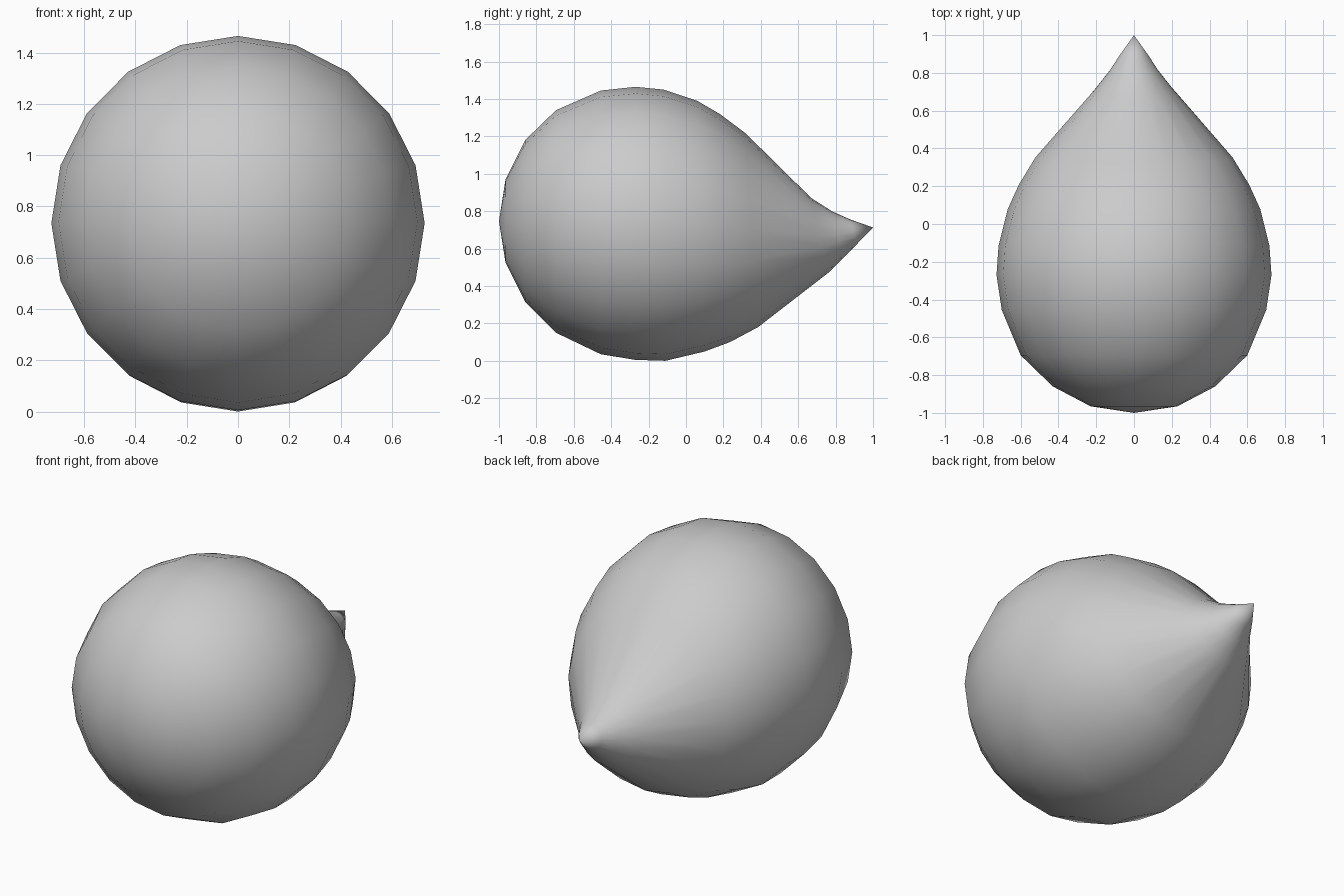
import bpy, bmesh, math

if "Cube" in bpy.data.objects:
    bpy.data.objects.remove(bpy.data.objects["Cube"])

SIDES = 20
# Ring profile: (y at top, z at top, y at bottom, z at bottom, half width)
RINGS = [
    (-0.965, 0.97, -0.965, 0.525, 0.23),
    (-0.86, 1.18, -0.86, 0.315, 0.43),
    (-0.695, 1.34, -0.695, 0.15, 0.60),
    (-0.455, 1.445, -0.455, 0.035, 0.70),
    (-0.27, 1.465, -0.27, 0.005, 0.728),
    (-0.12, 1.45, -0.11, 0.0, 0.717),
    (0.06, 1.39, 0.10, 0.05, 0.668),
    (0.18, 1.32, 0.235, 0.10, 0.61),
    (0.32, 1.215, 0.385, 0.18, 0.522),
    (0.67, 0.87, 0.76, 0.47, 0.205),
    (0.78, 0.80, 0.84, 0.55, 0.13),
    (0.88, 0.755, 0.91, 0.62, 0.075),
]

bm = bmesh.new()


def ring(yt, zt, yb, zb, w):
    """Tilted ellipse spanning the top and bottom profile points."""
    out = []
    for i in range(SIDES):
        a = 2 * math.pi * i / SIDES
        c = math.cos(a)
        y = (yt + yb) / 2 + (yt - yb) / 2 * c
        z = (zt + zb) / 2 + (zt - zb) / 2 * c
        out.append(bm.verts.new((w * math.sin(a), y, z)))
    return out


# Round front end, lofted body, bent pointed tip
loops = [ring(*r) for r in RINGS]
front = bm.verts.new((0, -1.0, 0.747))
tip = bm.verts.new((0, 1.0, 0.713))
for i in range(SIDES):
    j = (i + 1) % SIDES
    bm.faces.new((front, loops[0][i], loops[0][j]))
    bm.faces.new((tip, loops[-1][j], loops[-1][i]))
    for a, b in zip(loops, loops[1:]):
        bm.faces.new((a[i], b[i], b[j], a[j]))
bmesh.ops.recalc_face_normals(bm, faces=bm.faces)
for f in bm.faces:
    f.smooth = True

mesh = bpy.data.meshes.new("teardrop_body")
bm.to_mesh(mesh)
bm.free()
body = bpy.data.objects.new("teardrop_body", mesh)
bpy.context.collection.objects.link(body)
